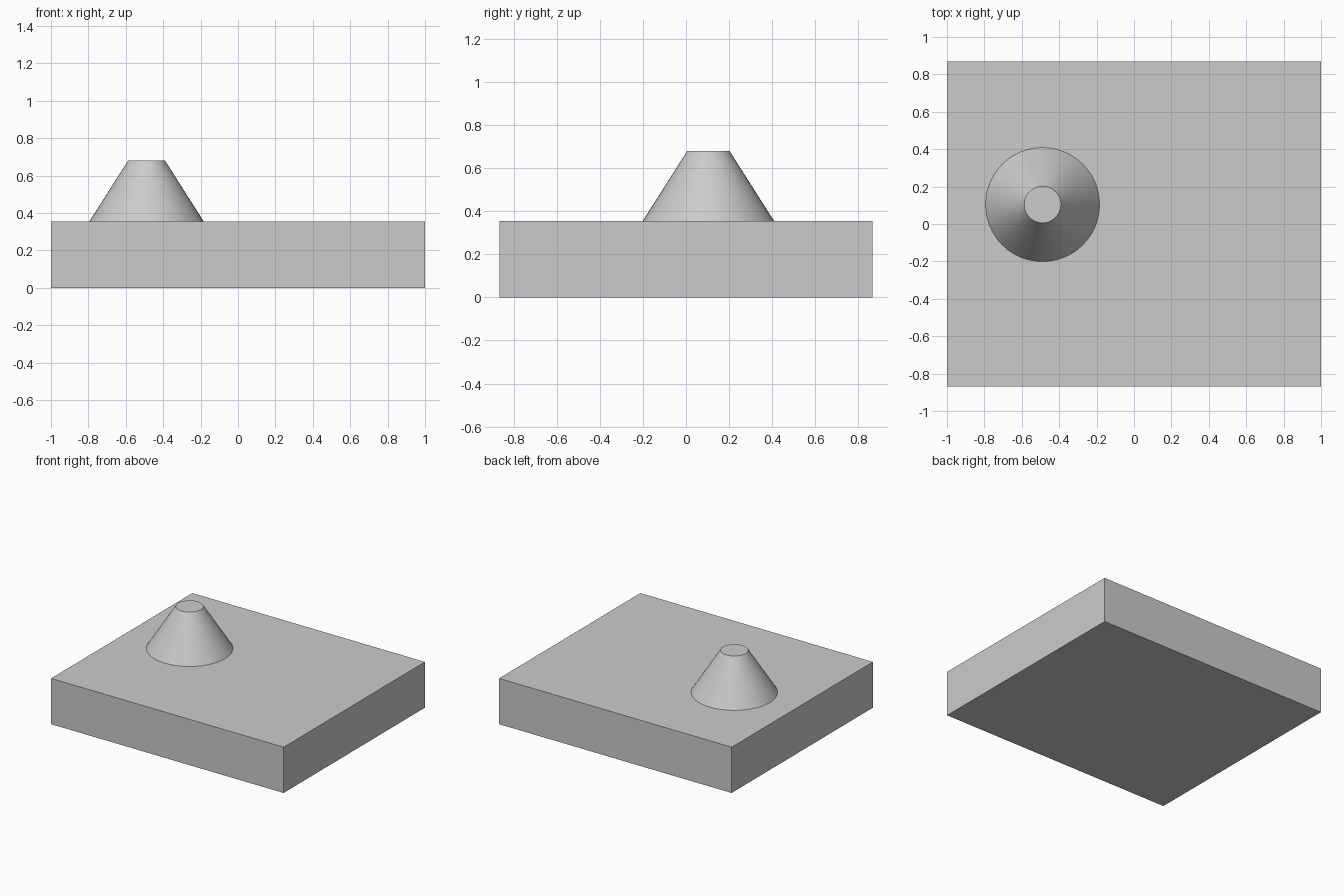
import bpy
import bmesh
import math
from mathutils import Matrix

cube = bpy.data.objects.get("Cube")
if cube:
    bpy.data.objects.remove(cube, do_unlink=True)

WIDTH, DEPTH, SLAB_TOP = 2.0, 1.736, 0.356
CONE_TOP = 0.682

grey = bpy.data.materials.new("light_grey")
grey.use_nodes = True
grey.diffuse_color = (0.6, 0.6, 0.6, 1)
grey.node_tree.nodes["Principled BSDF"].inputs["Base Color"].default_value = grey.diffuse_color


def add_part(name, bm):
    mesh = bpy.data.meshes.new(name)
    bm.to_mesh(mesh)
    bm.free()
    mesh.materials.append(grey)
    obj = bpy.data.objects.new(name, mesh)
    bpy.context.collection.objects.link(obj)
    return obj


# Rectangular base slab
bm = bmesh.new()
bmesh.ops.create_cube(bm, size=1, matrix=Matrix.Translation((0, 0, SLAB_TOP / 2))
                      @ Matrix.Diagonal((WIDTH, DEPTH, SLAB_TOP, 1)))
add_part("base_slab", bm)

# Truncated cone standing on the slab, open where it meets the slab
bm = bmesh.new()
bmesh.ops.create_cone(bm, cap_ends=True, segments=48, radius1=0.305, radius2=0.098,
                      depth=CONE_TOP - SLAB_TOP,
                      matrix=Matrix.Translation((-0.489, 0.104, (SLAB_TOP + CONE_TOP) / 2)))
bm.normal_update()
bottom = [f for f in bm.faces if f.normal.z < -0.9]
bmesh.ops.delete(bm, geom=bottom, context='FACES')
cone = add_part("truncated_cone", bm)

# Smooth cone wall with a crisp top rim
bpy.ops.object.select_all(action='DESELECT')
cone.select_set(True)
bpy.context.view_layer.objects.active = cone
bpy.ops.object.shade_smooth_by_angle(angle=math.radians(30))
